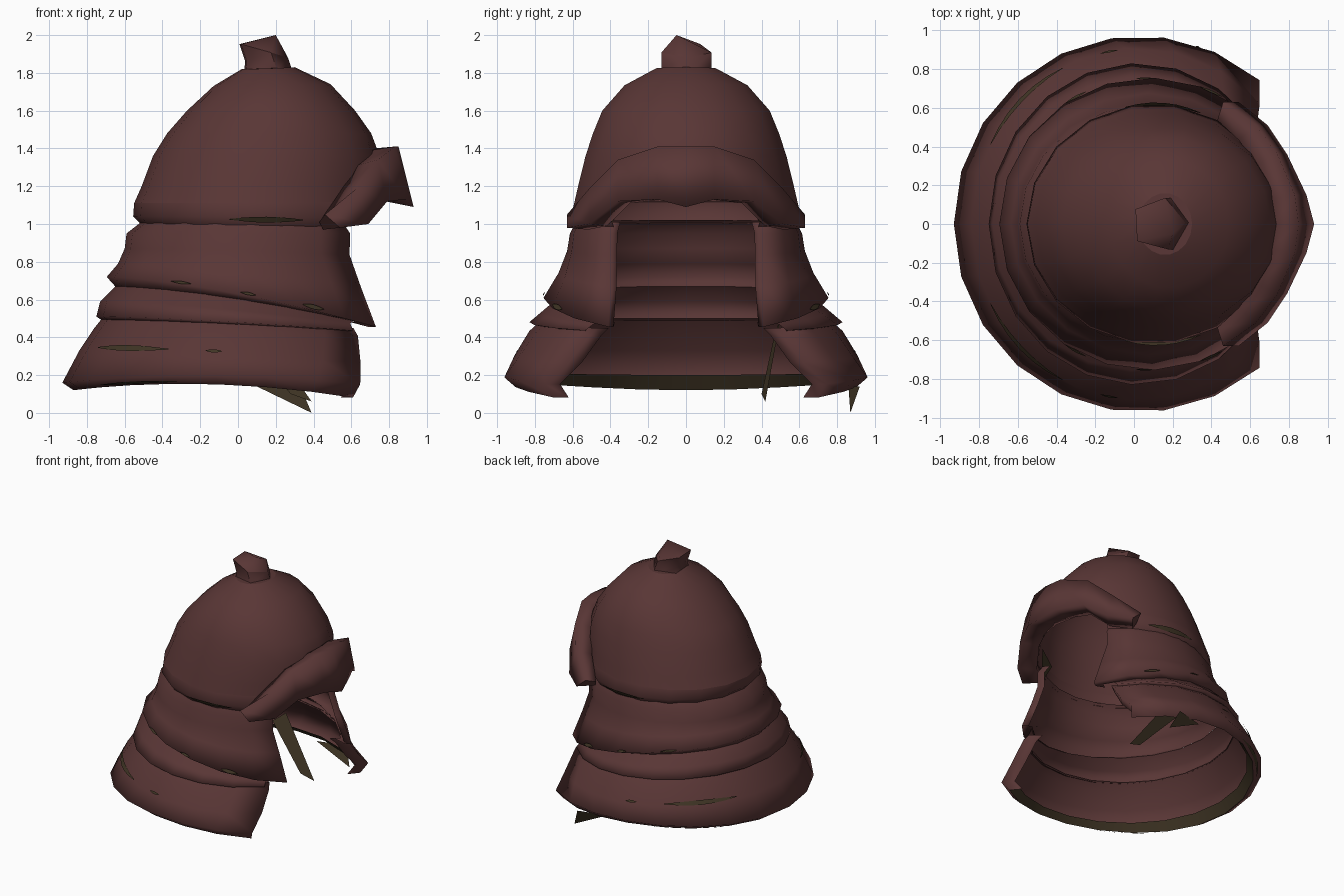
import bpy
from math import cos, sin, radians, pi
from mathutils import Vector

old = bpy.data.objects.get("Cube")
if old:
    bpy.data.objects.remove(old, do_unlink=True)


def material(name, rgb):
    mat = bpy.data.materials.new(name)
    mat.use_nodes = True
    mat.diffuse_color = (*rgb, 1)
    mat.node_tree.nodes["Principled BSDF"].inputs["Base Color"].default_value = (*rgb, 1)
    return mat


RED = material("red_brown_leather", (0.1, 0.037, 0.036))
OLIVE = material("dark_olive_lining", (0.05, 0.035, 0.018))


def build(name, verts, faces, mat, angle=140):
    mesh = bpy.data.meshes.new(name)
    mesh.from_pydata([tuple(v) for v in verts], [], faces)
    mesh.materials.append(mat)
    obj = bpy.data.objects.new(name, mesh)
    bpy.context.collection.objects.link(obj)
    bpy.ops.object.select_all(action="DESELECT")
    obj.select_set(True)
    bpy.context.view_layer.objects.active = obj
    bpy.ops.object.shade_smooth_by_angle(angle=radians(angle))


def ring_point(ring, angle, grow=0.0):
    """Point on a tilted oval: centre x, x radius, y radius, front z, rear z, gap, side lift."""
    cx, rx, ry, zf, zr = ring[:5]
    t = ((1 + cos(angle)) / 2) ** 1.5
    lift = sum(ring[6:]) * sin(angle) ** 2
    return Vector((cx + (rx + grow) * cos(angle), (ry + grow) * sin(angle), zr + (zf - zr) * t + lift))


def grid(name, rows, mat, closed=False, angle=140):
    n = len(rows[0])
    faces = []
    for r in range(len(rows) - 1):
        for c in range(n if closed else n - 1):
            d = (c + 1) % n
            faces.append((r * n + c, (r + 1) * n + c, (r + 1) * n + d, r * n + d))
    build(name, [p for row in rows for p in row], faces, mat, angle)


def lame(name, rings, mat=RED, fold=0.0, columns=17):
    """Open band around the back; ring value 5 is half the front gap in degrees."""
    rows = []
    for ring in rings:
        gap = radians(ring[5])
        row = [ring_point(ring, gap + (2 * pi - 2 * gap) * i / (columns - 1)) for i in range(columns)]
        if fold:
            row.insert(0, ring_point(ring, gap, -fold))
            row.append(ring_point(ring, -gap, -fold))
        rows.append(row)
    grid(name, rows, mat)


# Domed crown
crown = [(0.16, 0.14, 0.16, 1.83, 1.82), (0.18, 0.31, 0.33, 1.74, 1.73),
         (0.175, 0.445, 0.45, 1.6, 1.6), (0.165, 0.54, 0.5, 1.48, 1.48),
         (0.15, 0.6, 0.54, 1.36, 1.36), (0.12, 0.63, 0.58, 1.2, 1.2),
         (0.1, 0.65, 0.6, 1.12, 1.11)]
rows = [[ring_point(r, 2 * pi * i / 18) for i in range(18)] for r in crown]
grid("crown_dome", rows, RED, closed=True)
build("crown_cap", rows[0], [tuple(range(18))], RED)

# Lower crown, open at the face, continuing the dome's columns
skirt = [(*crown[-1], 40), (0.1, 0.655, 0.62, 1.03, 1.04, 40), (0.1, 0.615, 0.595, 0.98, 1.0, 40)]
lame("crown_skirt", skirt, columns=15)

# Neck guard bands, each tucked under the lip of the one above
upper = [(0.1, 0.6, 0.58, 1.01, 1.02, 41), (0.08, 0.67, 0.615, 0.95, 0.95, 40),
         (0.07, 0.67, 0.63, 0.83, 0.87, 39), (0.075, 0.71, 0.675, 0.65, 0.79, 36),
         (0.08, 0.775, 0.755, 0.42, 0.72, 33), (0.06, 0.71, 0.69, 0.45, 0.67, 36)]
middle = [(0.06, 0.71, 0.69, 0.46, 0.67, 38), (0.02, 0.75, 0.755, 0.45, 0.59, 40),
          (0.02, 0.77, 0.83, 0.42, 0.51, 40), (0.02, 0.74, 0.78, 0.42, 0.49, 40)]
lower = [(0.02, 0.74, 0.78, 0.44, 0.5, 37), (0.02, 0.78, 0.83, 0.4, 0.45, 38),
         (0.02, 0.86, 0.91, 0.25, 0.33, 43), (0.03, 0.96, 0.97, 0.11, 0.16, 50, 0.05),
         (0.03, 0.9, 0.91, 0.02, 0.12, 50, 0.06)]
lame("upper_neck_band", upper, fold=0.05)
lame("middle_neck_band", middle)
lame("lower_neck_band", lower, fold=0.1)
lame("rim_lining", [lower[-1], (0.03, 0.85, 0.87, 0.12, 0.2, 50, 0.02)], OLIVE)

# Rolled brow over the face opening: y, then x and z of four section corners
half = [(0.0, (0.72, 1.4), (0.85, 1.41), (0.93, 1.09), (0.74, 1.14)),
        (0.15, (0.7, 1.39), (0.83, 1.41), (0.89, 1.13), (0.73, 1.13)),
        (0.36, (0.63, 1.31), (0.74, 1.34), (0.79, 1.12), (0.66, 1.11)),
        (0.51, (0.54, 1.17), (0.63, 1.19), (0.69, 1.0), (0.58, 0.99)),
        (0.63, (0.43, 1.01), (0.46, 1.05), (0.54, 0.98), (0.45, 0.97))]
stations = [(-s[0], *s[1:]) for s in half[:0:-1]] + half
depth = (0.85, 1, 1, 0.82)  # rear corners tuck into the dome
sections = [[(x, s[0] * d, z) for (x, z), d in zip(s[1:], depth)] for s in stations]
grid("brow_roll", sections, RED, closed=True)
for side, section in (("right", sections[0]), ("left", sections[-1])):
    build("brow_end_" + side, section, [(0, 1, 2, 3)], RED)

# Five-sided knob with an off-centre tip, leaning to the rear
knob = []
for x, z, r in ((0.155, 1.78, 0.145), (0.155, 1.83, 0.14), (0.125, 1.92, 0.14)):
    knob.append([(x + r * cos(radians(3 + 72 * i)), r * sin(radians(3 + 72 * i)),
                  z - 0.04 * cos(radians(72 * i))) for i in range(5)])
tip = [(0.2, -0.05, 2.0)]
grid("top_knob", knob, RED, closed=True, angle=75)
build("knob_tip", knob[-1] + tip, [(i, (i + 1) % 5, 5) for i in range(5)], RED)


# Ragged lining slivers showing along the seams, on both sides
def sliver(name, top, bottom, t, height, start, end):
    for side, sign in (("left", 1), ("right", -1)):
        rows = [[], []]
        for i in range(7):
            a = sign * radians(start + (end - start) * i / 6)
            h = height * sin(pi * (i + 0.3) / 6.6)
            p, q = ring_point(top, a, 0.006), ring_point(bottom, a, 0.006)
            step = (q - p).normalized() * h
            rows[0].append(p.lerp(q, t) - step)
            rows[1].append(p.lerp(q, t) + step)
        grid(name + "_" + side, rows, OLIVE)


sliver("crown_seam", skirt[1], skirt[2], 0.3, 0.018, 68, 103)
sliver("rear_seam", upper[3], upper[4], 0.9, 0.009, 115, 124)
sliver("side_seam", upper[3], upper[4], 0.9, 0.009, 89, 95)
sliver("cheek_seam", upper[3], upper[4], 0.88, 0.014, 61, 70)
sliver("lower_seam", lower[1], lower[2], 0.85, 0.018, 117, 153)
sliver("hem_seam", lower[1], lower[2], 0.85, 0.01, 97, 103)
sliver("hem_edge", lower[3], lower[4], 0.7, 0.012, 112, 145)

# Lining corners beside the face opening
for side, s in (("left", 1), ("right", -1)):
    build("lining_corner_" + side, [(0.6, 0.33 * s, 1.12), (0.52, 0.44 * s, 0.91), (0.4, 0.46 * s, 1.1)],
          [(0, 1, 2)], OLIVE)

# Loose straps hanging inside the left side
build("inner_strap", [(-0.02, 0.47, 0.42), (0.08, 0.5, 0.5), (0.39, 0.42, 0.06), (0.28, 0.4, 0.1)],
      [(0, 1, 2, 3)], OLIVE)
build("torn_hem_flap", [(0.1, 0.86, 0.14), (0.39, 0.87, 0.0), (0.33, 0.92, 0.14)],
      [(0, 1, 2)], OLIVE)
